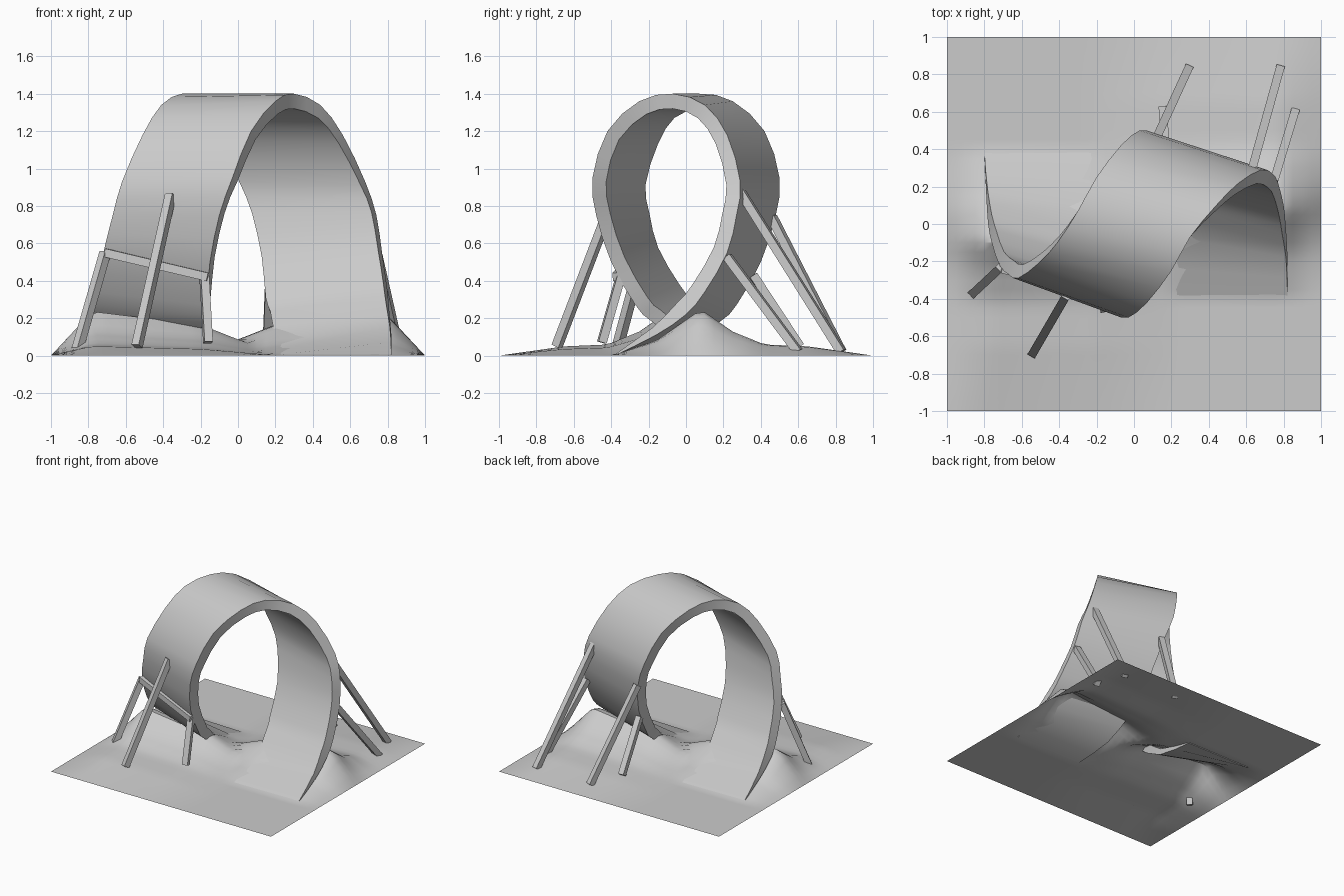
import bpy, bmesh, math
from mathutils import Vector

cube = bpy.data.objects.get("Cube")
if cube:
    bpy.data.objects.remove(cube, do_unlink=True)

grey = bpy.data.materials.new("plain_grey")
grey.use_nodes = True
colour = (0.6, 0.6, 0.6, 1)
grey.diffuse_color = colour
grey.node_tree.nodes["Principled BSDF"].inputs["Base Color"].default_value = colour


def finish(name, bm, smooth=None):
    mesh = bpy.data.meshes.new(name)
    bm.to_mesh(mesh)
    bm.free()
    mesh.materials.append(grey)
    obj = bpy.data.objects.new(name, mesh)
    bpy.context.collection.objects.link(obj)
    if smooth:
        bpy.ops.object.select_all(action='DESELECT')
        obj.select_set(True)
        bpy.context.view_layer.objects.active = obj
        bpy.ops.object.shade_smooth_by_angle(angle=math.radians(smooth))
    return obj


def interpolate(points, t):
    for (a, va), (b, vb) in zip(points, points[1:]):
        if a <= t <= b:
            return va + (vb - va) * (t - a) / (b - a)
    return 0.0


# Ground sheet: a mound under each end of the ramp, alike after a half turn
ALONG = [(-.4, 0), (-.16, .08), (.08, .25), (.25, .13), (.42, .06), (.65, .05), (1, 0)]
ACROSS = [(-.22, 0), (.2, .7), (.78, 1), (1, 0)]


def ground_height(x, y):
    return max(interpolate(ALONG, s * y) * interpolate(ACROSS, s * x) for s in (1, -1))


bm = bmesh.new()
bmesh.ops.create_grid(bm, x_segments=40, y_segments=40, size=1)
for v in bm.verts:
    v.co.z = ground_height(v.co.x, v.co.y)
finish("ground", bm, 30)

# Looping ramp: rims of the rising half, then of the falling half
RISE_RIGHT = [(.82, -.38, 0), (.82, -.16, .11), (.81, 0, .22), (.8, .1, .34), (.77, .22, .55),
              (.74, .27, .75), (.68, .29, .93), (.56, .22, 1.18), (.44, .1, 1.34), (.3, -.07, 1.4)]
RISE_LEFT = [(.22, -.38, 0), (.21, -.05, .04), (.19, .18, .18), (.17, .27, .27), (.15, .4, .5),
             (.1, .48, .75), (.03, .5, .95), (-.07, .42, 1.2), (-.2, .25, 1.36), (-.3, .07, 1.4)]
FALL_LEFT = [(-.41, -.1, 1.34), (-.51, -.21, 1.18), (-.62, -.29, .93), (-.67, -.27, .75),
             (-.72, -.22, .55), (-.76, -.1, .34), (-.78, 0, .22), (-.79, .16, .11), (-.8, .38, 0)]
FALL_RIGHT = [(-x, -y, z) for x, y, z in reversed(RISE_LEFT[:-1])]


def smooth_path(points):
    """Add a rounded midpoint between each pair of points."""
    p = [Vector(q) for q in points]
    path = [p[0]]
    for i in range(len(p) - 1):
        a, b = p[max(i - 1, 0)], p[min(i + 2, len(p) - 1)]
        mid = (p[i] + p[i + 1]) * .5625 - (a + b) * .0625
        path += [mid, p[i + 1]]
    return path


right = smooth_path(RISE_RIGHT + FALL_RIGHT)
left = smooth_path(RISE_LEFT + FALL_LEFT)
for point in right + left:
    point.z = max(point.z, 0)
count = len(right)
bm = bmesh.new()
rings = []
for i in range(count):
    before, after = max(i - 1, 0), min(i + 1, count - 1)
    tangent = right[after] + left[after] - right[before] - left[before]
    inward = (right[i] - left[i]).cross(tangent).normalized()
    thick = min(.08, .005 + .02 * min(i, count - 1 - i))
    corners = (right[i], left[i], left[i] + inward * thick, right[i] + inward * thick)
    rings.append([bm.verts.new(c) for c in corners])
for a, b in zip(rings, rings[1:]):
    for k in range(4):
        n = (k + 1) % 4
        bm.faces.new((a[k], a[n], b[n], b[k]))
bm.faces.new(rings[0])
bm.faces.new(rings[-1])
bmesh.ops.recalc_face_normals(bm, faces=bm.faces)
finish("loop_ramp", bm, 35)


# Square timber props
def beam(name, start, end, width=.045):
    start, end = Vector(start), Vector(end)
    axis = end - start
    bm = bmesh.new()
    bmesh.ops.create_cube(bm, size=1)
    bmesh.ops.scale(bm, vec=(width, width, axis.length), verts=bm.verts)
    turn = axis.to_track_quat('Z', 'Y').to_matrix()
    bmesh.ops.rotate(bm, matrix=turn, verts=bm.verts)
    bmesh.ops.translate(bm, vec=(start + end) / 2, verts=bm.verts)
    finish(name, bm)


beam("front_outer_prop", (-.86, -.37, .03), (-.71, -.23, .55))
beam("front_long_prop", (-.54, -.69, .05), (-.36, -.38, .86))
beam("front_inner_prop", (-.16, -.45, .07), (-.18, -.35, .42))
beam("front_crossbar", (-.71, -.24, .55), (-.16, -.37, .42))
beam("back_long_prop", (.78, .83, .02), (.63, .29, .88))
beam("back_inner_prop", (.29, .83, .02), (.12, .46, .74))
beam("back_outer_prop", (.86, .6, .02), (.745, .22, .53))
beam("back_short_prop", (.155, .61, .05), (.17, .36, .43))
